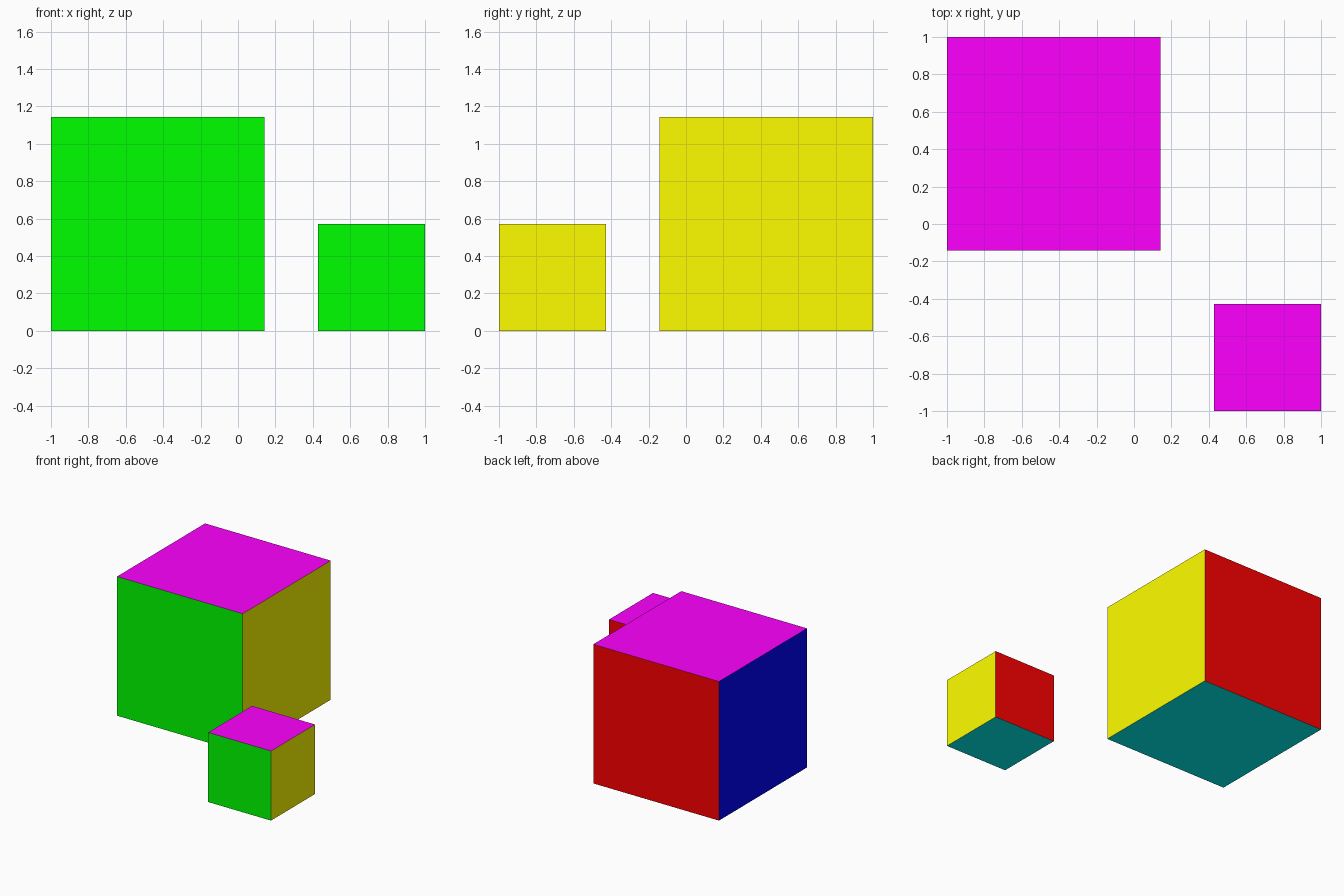
import bpy
from mathutils import Vector

if "Cube" in bpy.data.objects:
    bpy.data.objects.remove(bpy.data.objects["Cube"])

# One flat colour per cube side, keyed by outward direction
SIDES = [
    ("front_green", (0, -1, 0), (0, 1, 0, 1)),
    ("right_yellow", (1, 0, 0), (1, 1, 0, 1)),
    ("top_magenta", (0, 0, 1), (1, 0, 1, 1)),
    ("back_red", (0, 1, 0), (1, 0, 0, 1)),
    ("left_blue", (-1, 0, 0), (0, 0, 1, 1)),
    ("bottom_cyan", (0, 0, -1), (0, 1, 1, 1)),
]
materials = []
for label, _, colour in SIDES:
    mat = bpy.data.materials.new(label)
    mat.diffuse_color = colour
    mat.use_nodes = True
    mat.node_tree.nodes["Principled BSDF"].inputs["Base Color"].default_value = mat.diffuse_color
    materials.append(mat)


def coloured_cube(name, size, x, y):
    """Cube standing on the floor, each side in its own colour."""
    bpy.ops.mesh.primitive_cube_add(size=size, location=(x, y, size / 2))
    cube = bpy.context.object
    cube.name = name
    for mat in materials:
        cube.data.materials.append(mat)
    for face in cube.data.polygons:
        face.material_index = max(
            range(len(SIDES)), key=lambda i: face.normal.dot(Vector(SIDES[i][1])))


# Large cube at the back left, half-size cube at the front right
LARGE, SMALL = 8 / 7, 4 / 7
coloured_cube("large_cube", LARGE, -1 + LARGE / 2, 1 - LARGE / 2)
coloured_cube("small_cube", SMALL, 1 - SMALL / 2, -1 + SMALL / 2)
